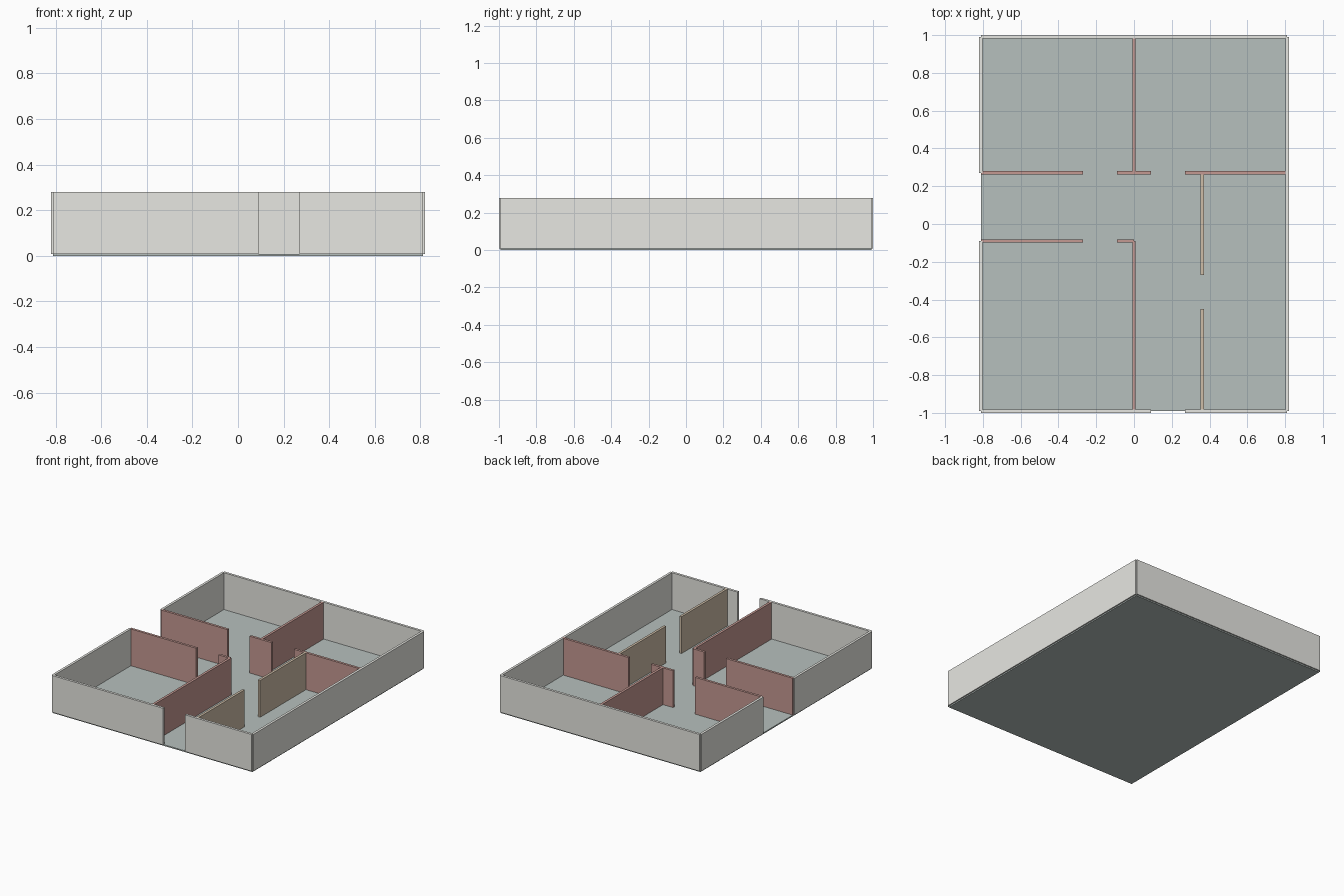
import bpy
import bmesh

if "Cube" in bpy.data.objects:
    bpy.data.objects.remove(bpy.data.objects["Cube"])

M = 2 / 11.1          # one plan module; the plan is 9 x 11 modules
THICK = 0.1 * M       # wall thickness
SLAB = 0.05 * M       # floor thickness
HEIGHT = 1.5 * M      # wall height above the floor


def material(name, rgb):
    mat = bpy.data.materials.new(name)
    mat.diffuse_color = (*rgb, 1)
    mat.use_nodes = True
    mat.node_tree.nodes["Principled BSDF"].inputs["Base Color"].default_value = mat.diffuse_color
    return mat


def box(name, lo, hi, mat):
    bm = bmesh.new()
    bmesh.ops.create_cube(bm, size=1)
    for v in bm.verts:
        v.co = [lo[i] + (v.co[i] + 0.5) * (hi[i] - lo[i]) for i in range(3)]
    mesh = bpy.data.meshes.new(name)
    bm.to_mesh(mesh)
    bm.free()
    mesh.materials.append(mat)
    obj = bpy.data.objects.new(name, mesh)
    bpy.context.collection.objects.link(obj)


def wall(name, axis, pos, start, end, mat):
    """Wall along an axis, centred on its plan line, in plan modules."""
    lo, hi = [0, 0, SLAB], [0, 0, SLAB + HEIGHT]
    lo[axis], hi[axis] = start * M, end * M
    lo[1 - axis], hi[1 - axis] = pos * M - THICK / 2, pos * M + THICK / 2
    box(name, lo, hi, mat)


floor_mat = material("floor_green_grey", (0.47, 0.53, 0.51))
outer_mat = material("outer_wall_grey", (0.80, 0.80, 0.76))
red_mat = material("partition_red", (0.56, 0.32, 0.29))
tan_mat = material("partition_tan", (0.62, 0.51, 0.39))
X, Y = 0, 1

# Floor slab
box("floor", (-4.5 * M, -5.5 * M, 0), (4.5 * M, 5.5 * M, SLAB), floor_mat)

# Outer walls, with a front doorway and an opening on the left
wall("front_wall_left", X, -5.5, -4.5, 0.5, outer_mat)
wall("front_wall_right", X, -5.5, 1.5, 4.5, outer_mat)
wall("back_wall", X, 5.5, -4.5, 4.5, outer_mat)
wall("right_wall", Y, 4.5, -5.5, 5.5, outer_mat)
wall("left_wall_front", Y, -4.5, -5.5, -0.5, outer_mat)
wall("left_wall_back", Y, -4.5, 1.5, 5.5, outer_mat)

# Red partitions around the hall and between the rooms
for i, (a, b) in enumerate([(-4.5, -1.5), (-0.5, 0.5), (1.5, 4.5)], 1):
    wall(f"hall_back_partition_{i}", X, 1.5, a, b, red_mat)
for i, (a, b) in enumerate([(-4.5, -1.5), (-0.5, 0)], 1):
    wall(f"hall_front_partition_{i}", X, -0.5, a, b, red_mat)
wall("back_room_partition", Y, 0, 1.5, 5.5, red_mat)
wall("front_room_partition", Y, 0, -5.5, -0.5, red_mat)

# Tan partition with a doorway
wall("side_room_partition_back", Y, 2, -1.5, 1.5, tan_mat)
wall("side_room_partition_front", Y, 2, -5.5, -2.5, tan_mat)
